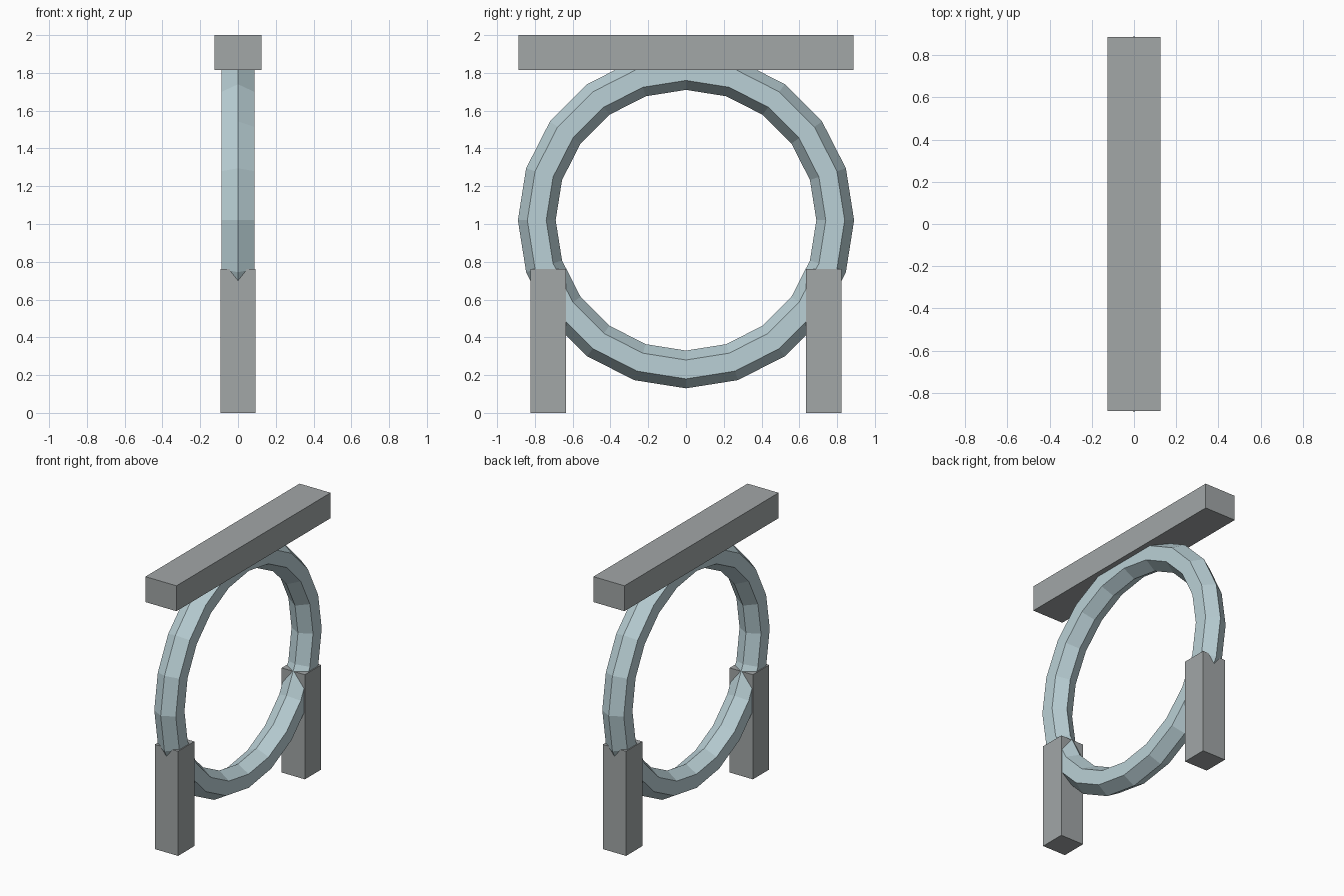
import bpy, math

if "Cube" in bpy.data.objects:
    bpy.data.objects.remove(bpy.data.objects["Cube"])


def material(name, rgb):
    m = bpy.data.materials.new(name)
    m.diffuse_color = (*rgb, 1.0)
    m.use_nodes = True
    m.node_tree.nodes["Principled BSDF"].inputs["Base Color"].default_value = m.diffuse_color
    return m


grey = material("stone grey", (0.36, 0.385, 0.388))
pale_blue = material("pale blue", (0.49, 0.63, 0.67))


def box(name, size, centre, mat):
    bpy.ops.mesh.primitive_cube_add(size=1, location=centre)
    ob = bpy.context.object
    ob.name = name
    ob.scale = size
    bpy.ops.object.transform_apply(location=False, rotation=False, scale=True)
    ob.data.materials.append(mat)
    return ob


# Upright ring: 20 segments with a hexagonal section, axis along x
bpy.ops.mesh.primitive_torus_add(
    major_segments=20, minor_segments=6, major_radius=0.79, minor_radius=0.1,
    location=(0, 0, 1.02), rotation=(0, math.pi / 2, 0))
ring = bpy.context.object
ring.name = "ring"
ring.data.materials.append(pale_blue)
bpy.ops.object.shade_flat()

# Two support posts at front and back
for label, side in (("front", -1), ("back", 1)):
    box(label + "_post", (0.187, 0.187, 0.762), (0, side * 0.73, 0.381), grey)

# Beam across the top
box("top_beam", (0.25, 1.774, 0.185), (0, 0, 1.9075), grey)
